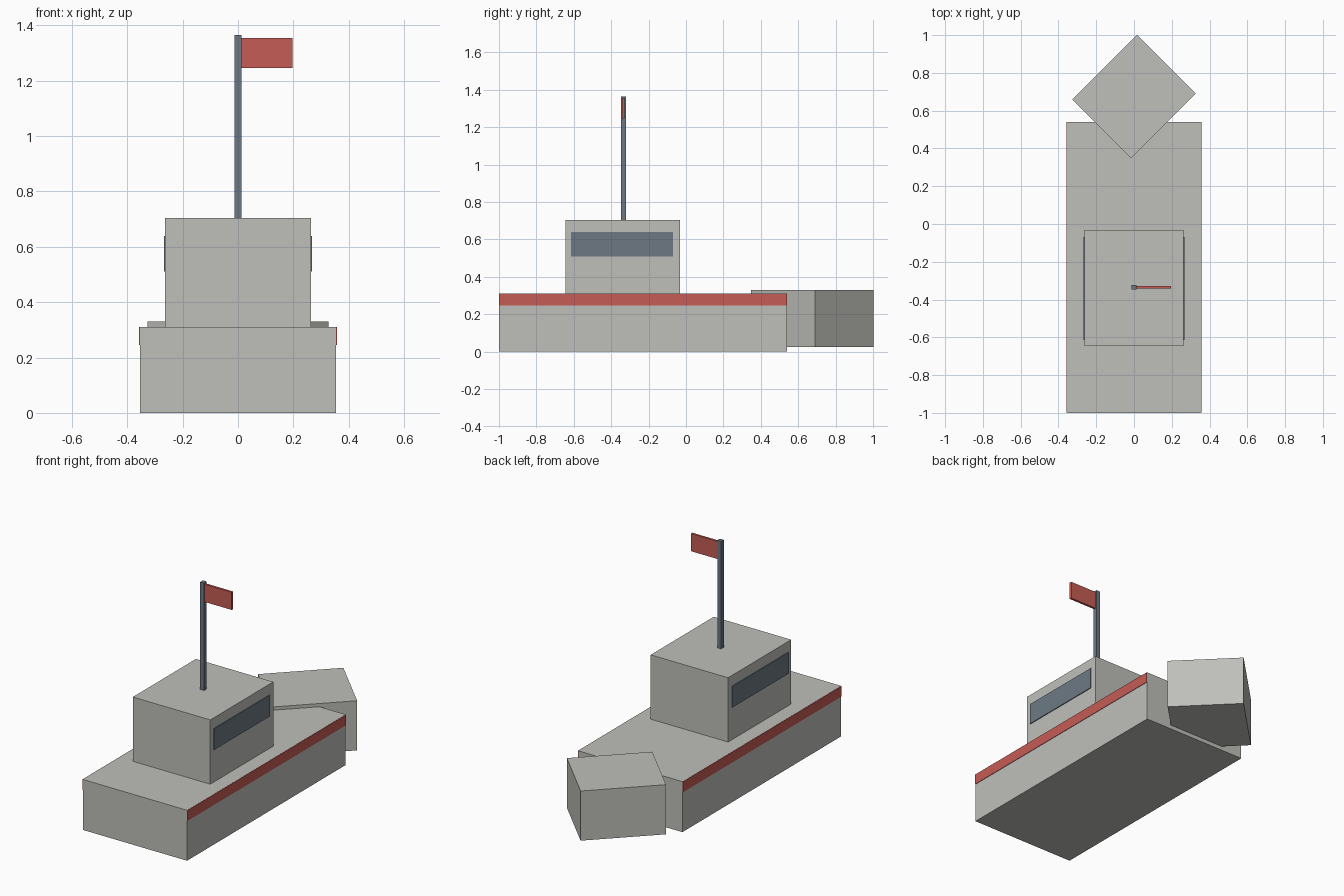
import bpy
import math

cube = bpy.data.objects.get("Cube")
if cube:
    bpy.data.objects.remove(cube, do_unlink=True)


def material(name, rgb):
    mat = bpy.data.materials.new(name)
    mat.use_nodes = True
    mat.diffuse_color = (*rgb, 1)
    mat.node_tree.nodes["Principled BSDF"].inputs["Base Color"].default_value = (*rgb, 1)
    return mat


GREY = material("warm grey", (0.52, 0.52, 0.49))
RED = material("faded red", (0.56, 0.107, 0.089))
SLATE = material("slate blue", (0.153, 0.191, 0.231))


def box(name, xs, ys, zs, mat, turn=0):
    """Box spanning three (low, high) ranges, turned about its own upright axis."""
    spans = (xs, ys, zs)
    bpy.ops.mesh.primitive_cube_add(size=1, location=[(a + b) / 2 for a, b in spans])
    obj = bpy.context.object
    obj.name = name
    obj.scale = [b - a for a, b in spans]
    bpy.ops.object.transform_apply(location=False, rotation=False, scale=True)
    obj.rotation_euler.z = turn
    obj.data.materials.append(mat)
    return obj


# Hull, with a bow block set cornerwise into the far end
box("hull", (-0.354, 0.354), (-1, 0.54), (0, 0.31), GREY)
box("bow", (-0.2415, 0.2415), (0.455, 0.895), (0.025, 0.33), GREY, math.radians(45))

# Cabin
box("cabin", (-0.263, 0.263), (-0.645, -0.033), (0.31, 0.705), GREY)

# Painted side stripes and window plates on both sides
for side, sign in (("left", 1), ("right", -1)):
    stripe = sorted((sign * 0.35, sign * 0.357))
    window = sorted((sign * 0.26, sign * 0.268))
    box(side + "_stripe", stripe, (-1, 0.54), (0.245, 0.31), RED)
    box(side + "_window", window, (-0.615, -0.07), (0.51, 0.64), SLATE)

# Mast and flag; stripe tops and ends are trimmed just inside the hull
box("mast", (-0.013, 0.013), (-0.348, -0.322), (0.7, 1.365), SLATE)
box("flag", (0.012, 0.197), (-0.342, -0.328), (1.247, 1.355), RED)
for side in ("left", "right"):
    stripe = bpy.data.objects[side + "_stripe"]
    stripe.scale = (1, 0.999, 0.985)
